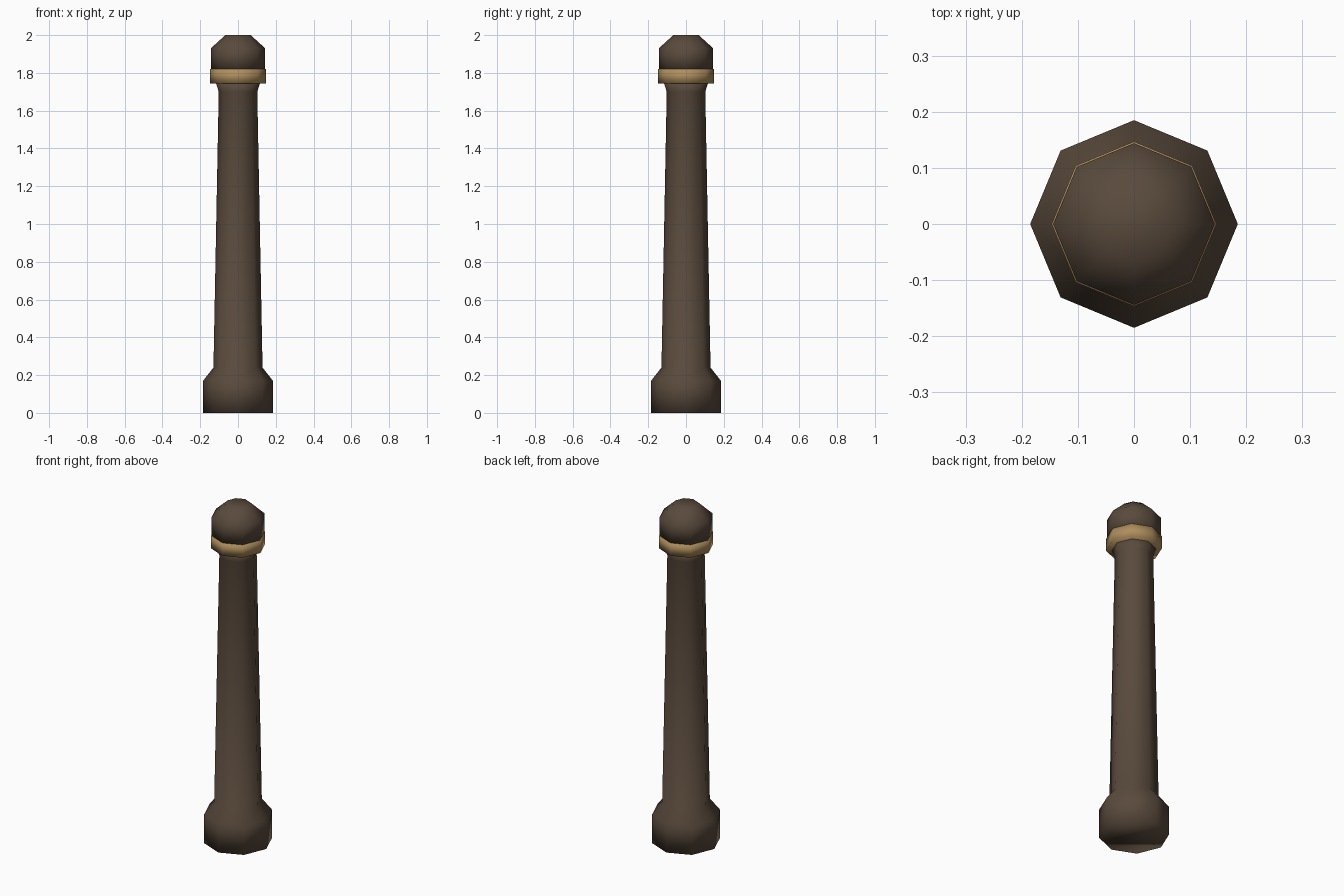
import bpy
import bmesh
from math import cos, sin, pi

SIDES = 8

cube = bpy.data.objects.get("Cube")
if cube:
    bpy.data.objects.remove(cube, do_unlink=True)


def make_material(name, rgb):
    mat = bpy.data.materials.new(name)
    mat.use_nodes = True
    color = (*rgb, 1.0)
    mat.diffuse_color = color
    bsdf = mat.node_tree.nodes["Principled BSDF"]
    bsdf.inputs["Base Color"].default_value = color
    bsdf.inputs["Roughness"].default_value = 0.8
    return mat


def lathe(name, profile, mat):
    """Closed eight-sided solid from (radius, height) pairs, bottom to top."""
    bm = bmesh.new()
    rings = []
    for r, z in profile:
        angles = [2 * pi * i / SIDES for i in range(SIDES)]
        rings.append([bm.verts.new((r * cos(a), r * sin(a), z)) for a in angles])
    for low, high in zip(rings, rings[1:]):
        for i in range(SIDES):
            j = (i + 1) % SIDES
            bm.faces.new((low[i], low[j], high[j], high[i]))
    bm.faces.new(rings[0][::-1])
    bm.faces.new(rings[-1])
    for face in bm.faces:
        face.smooth = True
    mesh = bpy.data.meshes.new(name)
    bm.to_mesh(mesh)
    bm.free()
    mesh.materials.append(mat)
    obj = bpy.data.objects.new(name, mesh)
    bpy.context.collection.objects.link(obj)
    return obj


brown = make_material("dark brown", (0.10, 0.068, 0.045))
gold = make_material("brass", (0.43, 0.27, 0.11))

# Wide foot, tapered shaft and flared neck
lathe("post", [(0.185, 0), (0.185, 0.17), (0.13, 0.24),
               (0.102, 1.70), (0.118, 1.75)], brown)

# Brass collar
lathe("collar_band", [(0.147, 1.745), (0.147, 1.82)], gold)

# Chamfered cap
lathe("cap", [(0.144, 1.815), (0.144, 1.93), (0.067, 2.0)], brown)
